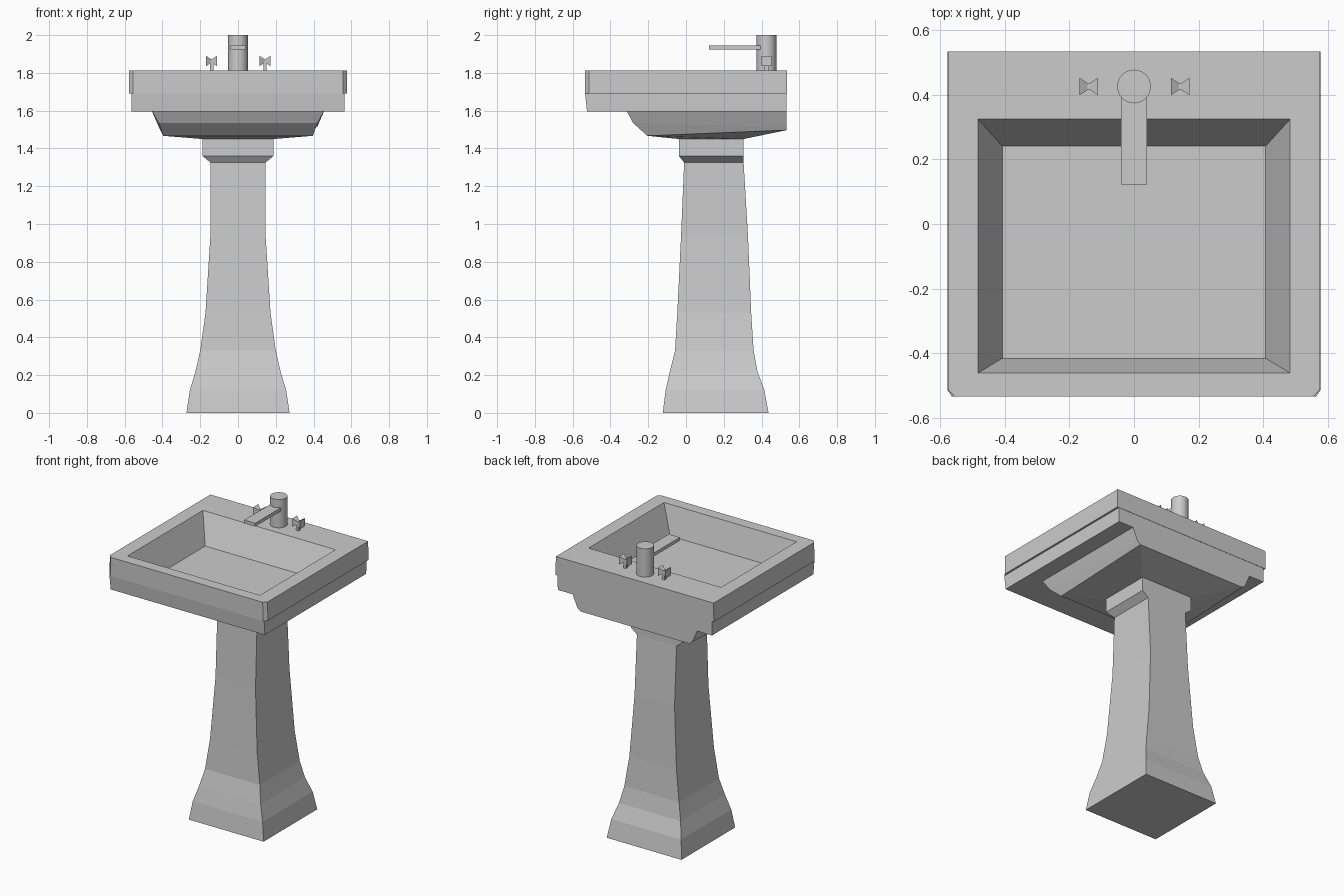
import bpy, bmesh
from mathutils import Matrix

if "Cube" in bpy.data.objects:
    bpy.data.objects.remove(bpy.data.objects["Cube"])


def finish(name, bm):
    bmesh.ops.recalc_face_normals(bm, faces=bm.faces)
    me = bpy.data.meshes.new(name)
    bm.to_mesh(me)
    bm.free()
    ob = bpy.data.objects.new(name, me)
    bpy.context.collection.objects.link(ob)
    return ob


def loft(rings):
    """Skin four-sided rings (half width, front y, back y, front z, back z)."""
    bm = bmesh.new()
    loops = []
    for hx, y0, y1, z0, z1 in rings:
        loops.append([bm.verts.new(p) for p in
                      ((-hx, y0, z0), (hx, y0, z0), (hx, y1, z1), (-hx, y1, z1))])
    for a, b in zip(loops, loops[1:]):
        for i in range(4):
            j = (i + 1) % 4
            bm.faces.new((a[i], a[j], b[j], b[i]))
    bm.faces.new(loops[0][::-1])
    bm.faces.new(loops[-1])
    return bm, loops


def flat(hx, y0, y1, z):
    return (hx, y0, y1, z, z)


# Basin: lower band, overhanging rim, then down into the recess
bm, loops = loft([
    flat(0.563, -0.524, 0.533, 1.595),
    flat(0.565, -0.534, 0.533, 1.69),
    flat(0.578, -0.535, 0.535, 1.69),
    flat(0.576, -0.535, 0.535, 1.813),
    flat(0.484, -0.462, 0.325, 1.813),
    flat(0.408, -0.416, 0.241, 1.63),
])
# clipped front corners of the rim
corners = [bm.edges.get((loops[2][i], loops[3][i])) for i in (0, 1)]
bmesh.ops.bevel(bm, geom=corners, offset=0.021, segments=1, affect='EDGES')
finish("basin", bm)

# Bowl underside, running flush to the back
bm, _ = loft([
    (0.457, -0.315, 0.533, 1.60, 1.60),
    (0.42, -0.28, 0.533, 1.535, 1.515),
    (0.397, -0.205, 0.533, 1.467, 1.497),
    (0.19, -0.038, 0.305, 1.45, 1.45),
])
finish("bowl_underside", bm)

# Pedestal: collar, tapering column and flared foot
bm, _ = loft([flat(*r) for r in (
    (0.273, -0.123, 0.437, 0.0),
    (0.255, -0.108, 0.415, 0.12),
    (0.225, -0.085, 0.378, 0.22),
    (0.20, -0.058, 0.358, 0.33),
    (0.172, -0.046, 0.345, 0.53),
    (0.146, -0.026, 0.328, 0.94),
    (0.145, -0.01, 0.305, 1.325),
    (0.188, -0.037, 0.305, 1.36),
    (0.188, -0.037, 0.305, 1.455),
)])
finish("pedestal", bm)

# Tap post
bm = bmesh.new()
bmesh.ops.create_cone(bm, cap_ends=True, segments=32, radius1=0.052, radius2=0.052,
                      depth=0.19, matrix=Matrix.Translation((0, 0.426, 1.905)))
post = finish("tap_post", bm)
bpy.context.view_layer.objects.active = post
post.select_set(True)
bpy.ops.object.shade_smooth_by_angle()

# Spout
bm, _ = loft([flat(0.04, 0.122, 0.40, 1.924), flat(0.04, 0.122, 0.40, 1.946)])
finish("spout", bm)

# Bow-tie handles on short stems
for side, cx in (("left", -0.14), ("right", 0.143)):
    bm, _ = loft([flat(0.009, 0.416, 0.436, 1.81), flat(0.009, 0.416, 0.436, 1.862)])
    bmesh.ops.translate(bm, verts=bm.verts, vec=(cx, 0, 0))
    finish(side + "_handle_stem", bm)
    # pinched bar lofted upward, then turned to lie along x
    bm, _ = loft([flat(h, -h, h, z) for h, z in
                  ((0.027, -0.029), (0.011, -0.004), (0.011, 0.004), (0.027, 0.029))])
    bm.transform(Matrix.Translation((cx, 0.426, 1.863)) @ Matrix.Rotation(1.570796, 4, 'Y'))
    finish(side + "_handle", bm)
